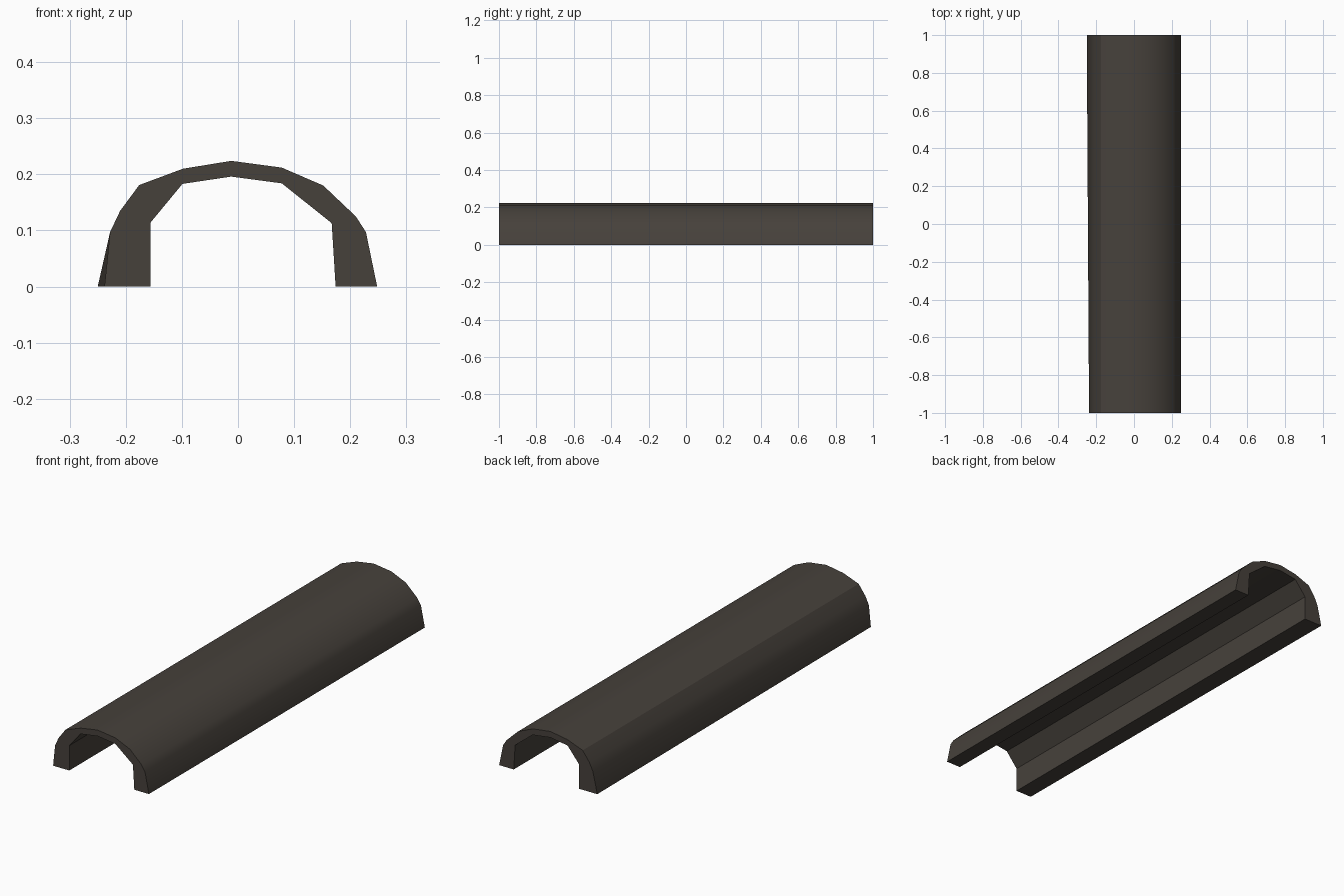
import bpy, bmesh, math

if "Cube" in bpy.data.objects:
    bpy.data.objects.remove(bpy.data.objects["Cube"])

# Single dark colour
mat = bpy.data.materials.new("dark brown grey")
mat.diffuse_color = (0.062, 0.053, 0.044, 1)
mat.use_nodes = True
mat.node_tree.nodes["Principled BSDF"].inputs["Base Color"].default_value = mat.diffuse_color

# Arch cross-section (x, z): outer curve left to right, then inner curve back
outer = [(-0.238, 0), (-0.228, 0.097), (-0.21, 0.135), (-0.176, 0.181),
         (-0.098, 0.21), (-0.012, 0.224), (0.078, 0.212), (0.152, 0.18),
         (0.21, 0.125), (0.228, 0.097), (0.248, 0)]
inner = [(0.174, 0), (0.167, 0.113), (0.078, 0.184), (-0.012, 0.196),
         (-0.099, 0.183), (-0.156, 0.114), (-0.156, 0)]
profile = outer + inner

# Extrude the section along y
bm = bmesh.new()
front = [bm.verts.new((x, -1, z)) for x, z in profile]
back = [bm.verts.new((x, 1, z)) for x, z in profile]
back[0].co.x = -0.25  # the left foot flares slightly at the back
n = len(profile)
for i in range(n):
    j = (i + 1) % n
    bm.faces.new((front[i], front[j], back[j], back[i]))
bm.faces.new(front[::-1])
bm.faces.new(back)
bmesh.ops.recalc_face_normals(bm, faces=bm.faces)

mesh = bpy.data.meshes.new("arched_cover")
bm.to_mesh(mesh)
bm.free()
mesh.materials.append(mat)
cover = bpy.data.objects.new("arched_cover", mesh)
bpy.context.collection.objects.link(cover)

# Smooth curve, sharp ends and corners
bpy.context.view_layer.objects.active = cover
cover.select_set(True)
bpy.ops.object.shade_smooth_by_angle(angle=math.radians(30))
